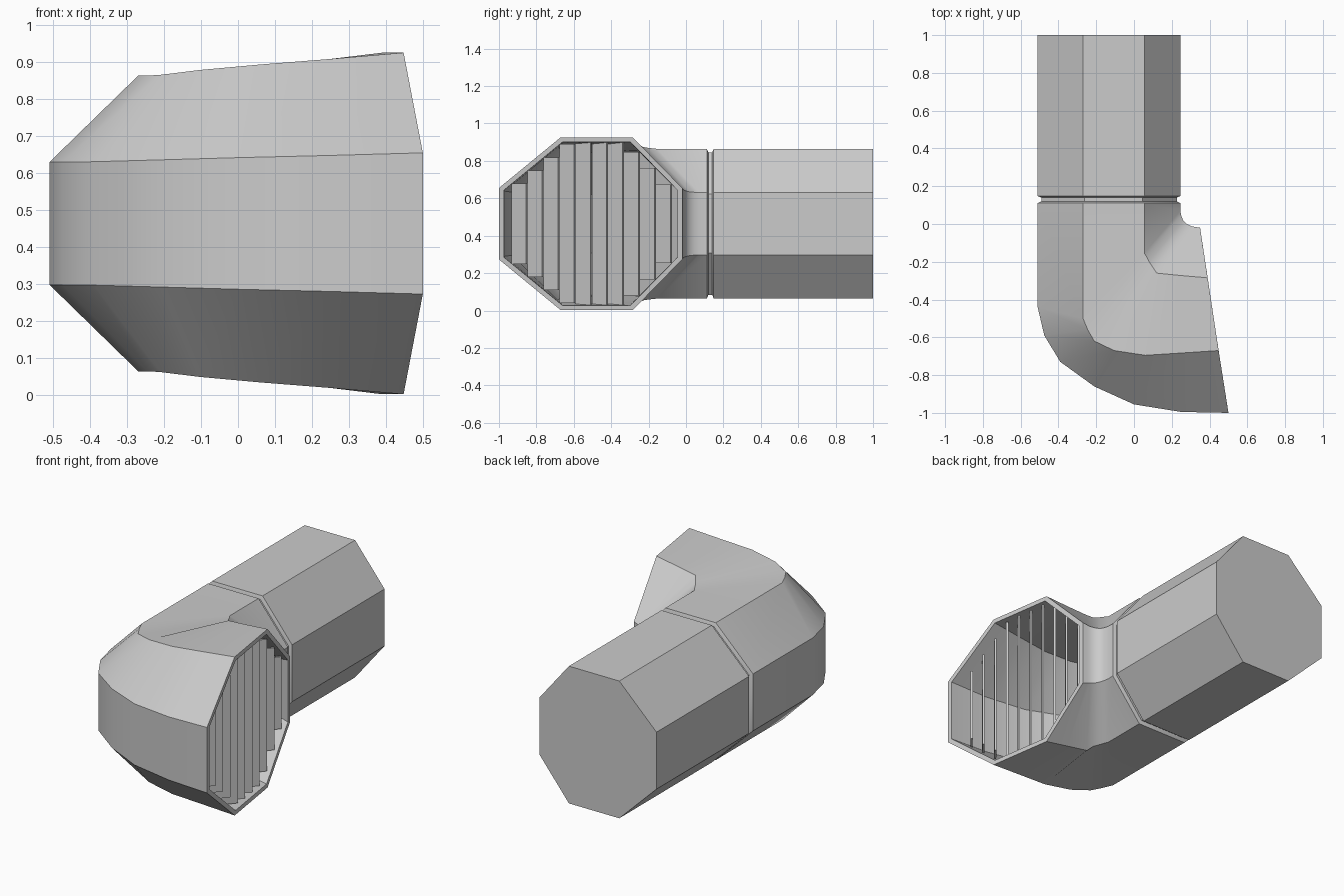
import bpy, bmesh, math
from mathutils import Vector

if "Cube" in bpy.data.objects:
    bpy.data.objects.remove(bpy.data.objects["Cube"])


def ring(a, b, c, d, za, zb, zc, zd, zmid=0.464):
    """Octagon mirrored about zmid: outer side a, flats b-c, inner side d."""
    half = list(zip((a, b, c, d), (za, zb, zc, zd)))
    return ([Vector((p[0], p[1], zmid + h)) for p, h in half] +
            [Vector((p[0], p[1], zmid - h)) for p, h in reversed(half)])


def shrink(r, k):
    mid = sum(r, Vector()) / len(r)
    return [mid + (p - mid) * k for p in r]


def loft(name, rings, angle=28):
    bm = bmesh.new()
    loops = [[bm.verts.new(p) for p in r] for r in rings]
    for r, s in zip(loops, loops[1:]):
        for i in range(8):
            j = (i + 1) % 8
            bm.faces.new((r[i], r[j], s[j], s[i]))
    bm.faces.new(loops[0])
    bm.faces.new(loops[-1])
    bmesh.ops.recalc_face_normals(bm, faces=bm.faces)
    me = bpy.data.meshes.new(name)
    bm.to_mesh(me)
    bm.free()
    ob = bpy.data.objects.new(name, me)
    bpy.context.collection.objects.link(ob)
    bpy.ops.object.select_all(action='DESELECT')
    ob.select_set(True)
    bpy.context.view_layer.objects.active = ob
    bpy.ops.object.shade_smooth_by_angle(angle=math.radians(angle))
    return ob


def pipe_ring(y):
    return ring((-.51, y), (-.27, y), (.055, y), (.245, y), .166, .4, .4, .166)


# straight duct and the recessed joint between duct and elbow
loft("straight_duct", [shrink(pipe_ring(.14), .95), pipe_ring(.148), pipe_ring(1)])
loft("joint_groove", [shrink(pipe_ring(y), .95) for y in (.115, .145)])

# elbow: plan positions and half heights of the four mirrored corners
stations = [
    ((-.51, -.44), (-.27, -.50), (.055, -.155), (.245, .07), .166, .4, .4, .167),
    ((-.475, -.59), (-.245, -.56), (.065, -.17), (.25, .045), .166, .4, .402, .168),
    ((-.39, -.73), (-.21, -.62), (.08, -.20), (.26, .02), .167, .402, .405, .17),
    ((-.21, -.86), (-.105, -.67), (.10, -.23), (.28, 0), .172, .415, .41, .175),
    ((0, -.955), (.06, -.695), (.12, -.26), (.305, -.012), .178, .43, .43, .18),
    ((.25, -.995), (.25, -.683), (.25, -.273), (.325, -.016), .184, .445, .445, .185),
    ((.50, -1), (.448, -.67), (.39, -.285), (.35, -.02), .191, .462, .462, .191),
]
outer = [shrink(pipe_ring(.12), .95), pipe_ring(.111)] + [ring(*s) for s in stations]
inner = [shrink(r, .945) for r in reversed(outer[2:])]
loft("elbow_vent", outer + inner)


# louvre blades, angled across the mouth and stepped to fit the octagon
def mouth_x(y):
    return .35 - (y + .02) * .153


def mouth_half(y):
    if y < -.66:
        return .18 + (y + .972) * .255 / .312
    if y > -.30:
        return .18 + (-.048 - y) * .255 / .252
    return .435


for i in range(10):
    y0 = -.93 + .086 * i
    y1 = y0 + .078
    back = Vector((mouth_x(y0) - .10, y0, 0))
    front = Vector((mouth_x(y1) - .025, y1, 0))
    d = (front - back).normalized()
    n = Vector((d.y, -d.x, 0)) * .006
    h = max(.12, min(mouth_half(y0), mouth_half(y1)))
    plan = [back - n, front - n, front + n, back + n]
    bm = bmesh.new()
    f = bm.faces.new([bm.verts.new(p + Vector((0, 0, .464 - h))) for p in plan])
    ext = bmesh.ops.extrude_face_region(bm, geom=[f], use_keep_orig=True)
    top = [g for g in ext["geom"] if isinstance(g, bmesh.types.BMVert)]
    bmesh.ops.translate(bm, verts=top, vec=(0, 0, 2 * h))
    bmesh.ops.recalc_face_normals(bm, faces=bm.faces)
    me = bpy.data.meshes.new("louvre_blade")
    bm.to_mesh(me)
    bm.free()
    bpy.context.collection.objects.link(bpy.data.objects.new("louvre_blade_%d" % (i + 1), me))
